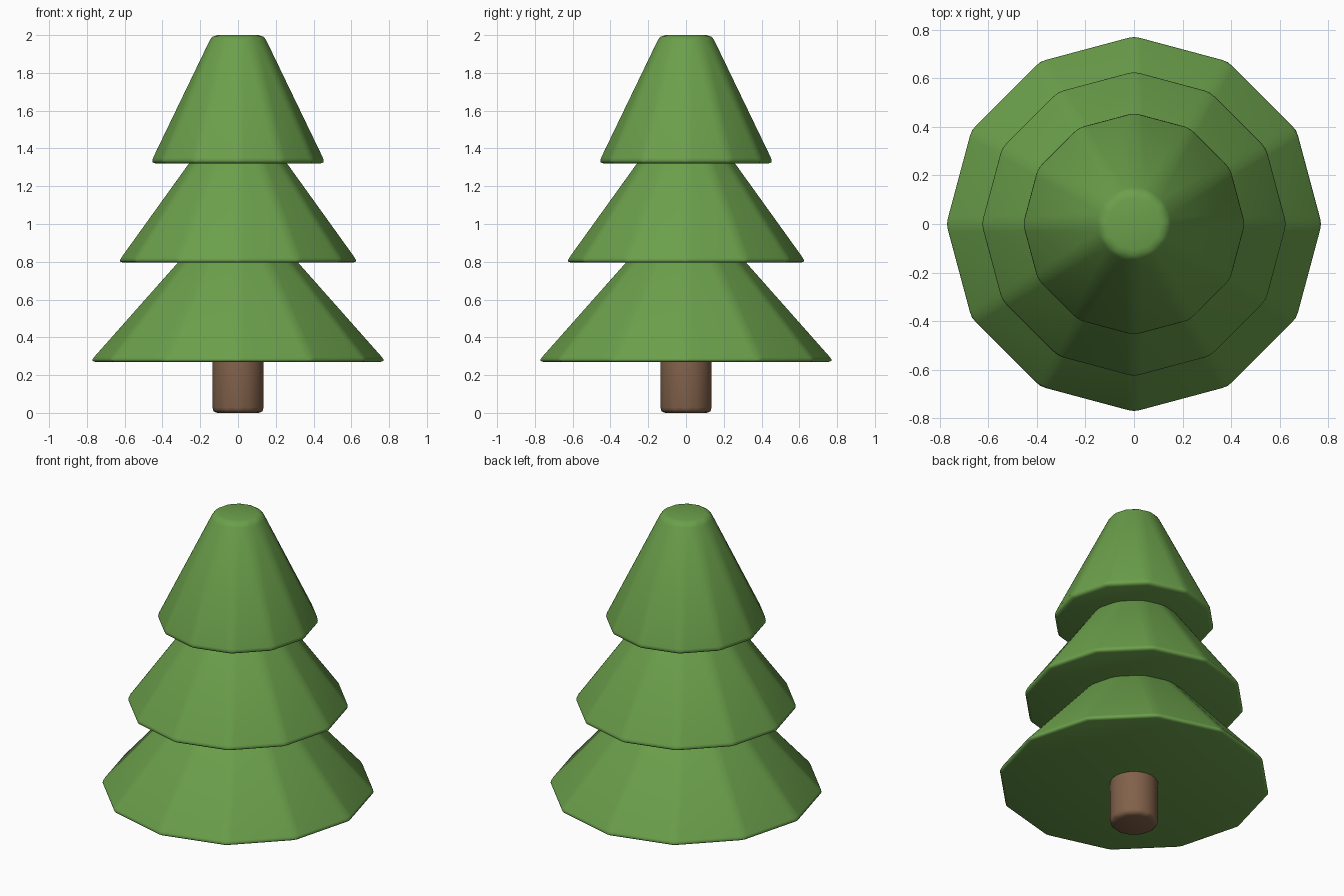
import bpy

if "Cube" in bpy.data.objects:
    bpy.data.objects.remove(bpy.data.objects["Cube"])


def material(name, color):
    mat = bpy.data.materials.new(name)
    mat.diffuse_color = color
    mat.use_nodes = True
    mat.node_tree.nodes["Principled BSDF"].inputs["Base Color"].default_value = mat.diffuse_color
    return mat


def rounded_cone(name, r_bottom, r_top, z0, z1, bevel, mat):
    """Twelve-sided truncated cone with all edges softened."""
    bpy.ops.mesh.primitive_cone_add(vertices=12, radius1=r_bottom, radius2=r_top,
                                    depth=z1 - z0, location=(0, 0, (z0 + z1) / 2))
    ob = bpy.context.object
    ob.name = name
    ob.data.materials.append(mat)
    mod = ob.modifiers.new("soft_edges", 'BEVEL')
    mod.width = bevel
    mod.segments = 3
    mod.limit_method = 'ANGLE'
    mod.angle_limit = 0.1
    bpy.ops.object.shade_smooth()
    return ob


green = material("foliage_green", (0.147, 0.35, 0.07, 1))
brown = material("bark_brown", (0.22, 0.12, 0.069, 1))

# Trunk
rounded_cone("trunk", 0.14, 0.14, 0.0, 0.36, 0.03, brown)

# Foliage tiers: bottom radius, top radius, bottom z, top z
tiers = [
    ("lower_foliage", 0.79, 0.165, 0.27, 0.975),
    ("middle_foliage", 0.643, 0.165, 0.795, 1.46),
    ("upper_foliage", 0.470, 0.142, 1.32, 2.0),
]
for name, rb, rt, z0, z1 in tiers:
    rounded_cone(name, rb, rt, z0, z1, 0.033, green)
